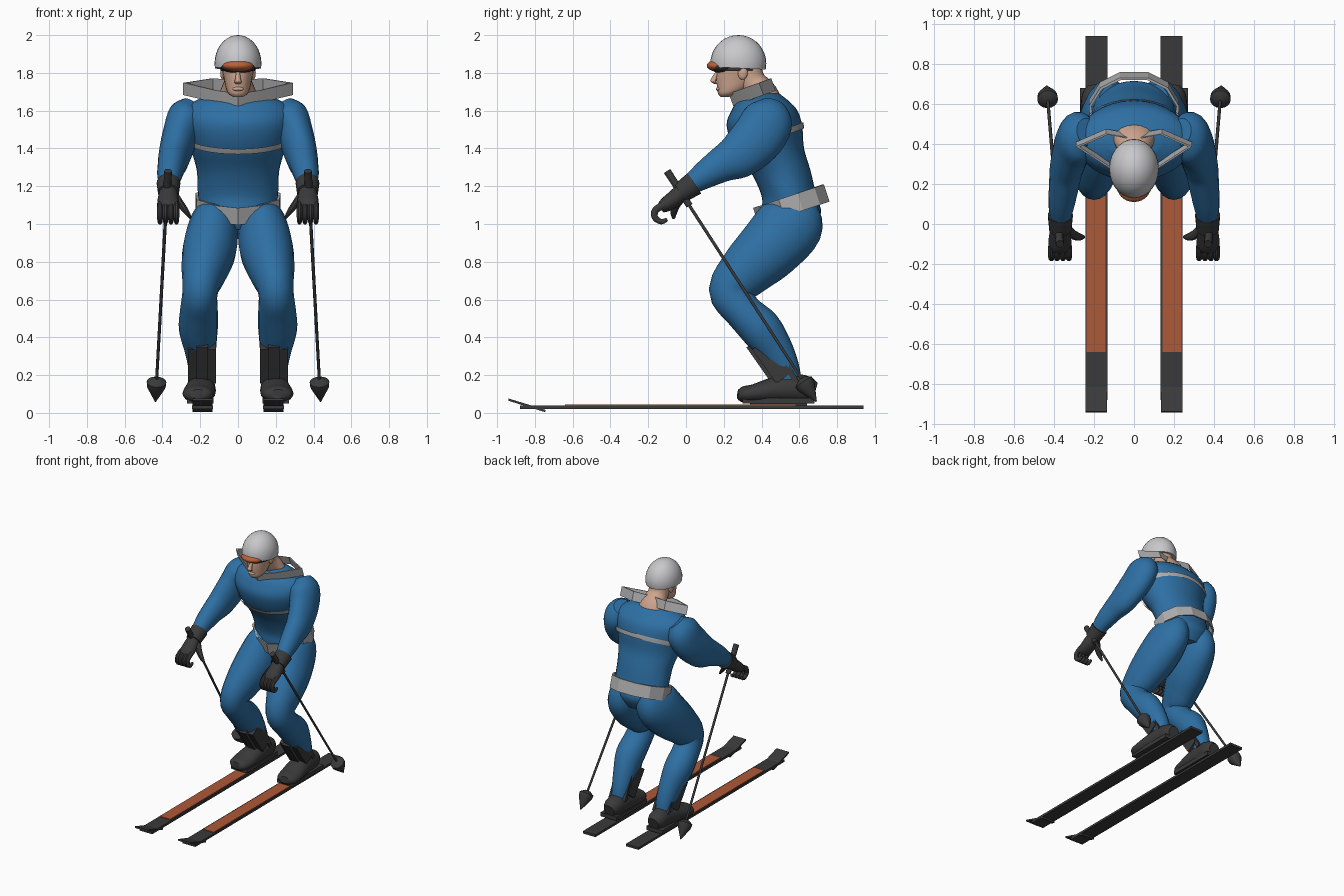
import bpy, bmesh, math
from mathutils import Vector, Matrix

if "Cube" in bpy.data.objects:
    bpy.data.objects.remove(bpy.data.objects["Cube"])


def material(name, r, g, b):
    m = bpy.data.materials.new(name)
    m.diffuse_color = (r, g, b, 1)
    m.use_nodes = True
    m.node_tree.nodes["Principled BSDF"].inputs["Base Color"].default_value = (r, g, b, 1)
    return m


BLUE = material("suit blue", .027, .16, .37)
GREY = material("trim grey", .42, .42, .43)
WHITE = material("helmet white", .58, .58, .6)
DARK = material("dark grey", .042, .042, .042)
ORANGE = material("ski orange", .42, .1, .04)
LENS = material("lens orange", .5, .12, .04)
SKIN = material("skin", .62, .38, .27)


def finish(name, bm, mat, angle=40):
    bmesh.ops.recalc_face_normals(bm, faces=bm.faces[:])
    me = bpy.data.meshes.new(name)
    bm.to_mesh(me)
    bm.free()
    me.materials.append(mat)
    for p in me.polygons:
        p.use_smooth = True
    me.set_sharp_from_angle(angle=math.radians(angle))
    ob = bpy.data.objects.new(name, me)
    bpy.context.collection.objects.link(ob)
    return ob


def spline(pts, steps):
    # Catmull-Rom interpolation of any-length tuples
    out = []
    for i in range(len(pts) - 1):
        a, b, c, d = (pts[max(0, min(len(pts) - 1, i + k))] for k in (-1, 0, 1, 2))
        for s in range(steps):
            t = s / steps
            out.append([q + .5 * t * (r - p + t * (2 * p - 5 * q + 4 * r - w + t * (3 * (q - r) + w - p)))
                        for p, q, r, w in zip(a, b, c, d)])
    return out + [list(pts[-1])]


def loft(name, stations, mat, side=1, axis=None, sides=20, steps=4, angle=40):
    # stations: x, y, z, half width, half depth
    rows = spline(stations, steps)
    bm = bmesh.new()
    rings = []
    for i, (x, y, z, w, d) in enumerate(rows):
        ahead, behind = rows[min(i + 1, len(rows) - 1)], rows[max(i - 1, 0)]
        t = axis or (Vector(ahead[:3]) - Vector(behind[:3])).normalized()
        u = Vector((1, 0, 0))
        u = (u - t * u.dot(t)).normalized()
        v = t.cross(u)
        ring = []
        for k in range(sides):
            a = math.tau * k / sides
            p = Vector((x, y, z)) + u * w * math.cos(a) + v * d * math.sin(a)
            ring.append(bm.verts.new((p.x * side, p.y, p.z)))
        rings.append(ring)
    for r, q in zip(rings, rings[1:]):
        for k in range(sides):
            n = (k + 1) % sides
            bm.faces.new((r[k], r[n], q[n], q[k]))
    bm.faces.new(rings[0])
    bm.faces.new(rings[-1])
    return finish(name, bm, mat, angle)


def box(name, center, size, mat, tilt=0):
    bm = bmesh.new()
    m = Matrix.Translation(center) @ Matrix.Rotation(tilt, 4, 'X') @ Matrix.Diagonal((*size, 1))
    bmesh.ops.create_cube(bm, size=1, matrix=m)
    return finish(name, bm, mat)


def ball(name, center, radii, mat, cut=None):
    bm = bmesh.new()
    m = Matrix.Translation(center) @ Matrix.Diagonal((*radii, 1))
    bmesh.ops.create_uvsphere(bm, u_segments=28, v_segments=18, radius=1, matrix=m)
    if cut:
        bmesh.ops.bisect_plane(bm, geom=bm.verts[:] + bm.edges[:] + bm.faces[:],
                               plane_co=(0, center[1], cut), plane_no=(0, .05, 1), clear_inner=True)
        bmesh.ops.holes_fill(bm, edges=[e for e in bm.edges if e.is_boundary])
    return finish(name, bm, mat)


def band(name, half, z0, slope, rise, mat):
    # faceted ribbon loop on a tilted plane, from half of its plan outline
    loop = half + [(-x, y) for x, y in reversed(half) if x > 0]
    bm = bmesh.new()
    rings = []
    for grow, up in ((1, 0), (1, 1), (.94, 1), (.94, 0)):
        cy = sum(y for x, y in loop) / len(loop)
        rings.append([bm.verts.new((x * grow, cy + (y - cy) * grow - slope * rise * up,
                                    z0 + slope * (y - half[0][1]) + rise * up)) for x, y in loop])
    for r, q in zip(rings, rings[1:] + rings[:1]):
        for k in range(len(loop)):
            n = (k + 1) % len(loop)
            bm.faces.new((r[k], r[n], q[n], q[k]))
    return finish(name, bm, mat, 15)


UP = Vector((0, 0, 1))

# Torso
torso = loft("torso", [
    (0, .56, .97, .14, .11), (0, .56, 1.06, .2, .155), (0, .545, 1.15, .212, .145),
    (0, .5, 1.28, .218, .16), (0, .44, 1.4, .25, .185), (0, .415, 1.52, .285, .2),
    (0, .415, 1.6, .285, .175), (0, .41, 1.65, .23, .135), (0, .415, 1.69, .13, .08)],
    BLUE, axis=UP, sides=32)

# Chest stripe: a slice of the torso surface, pushed out slightly
bm = bmesh.new()
bm.from_mesh(torso.data)
bm.normal_update()
for v, n in [(v, v.normal.copy()) for v in bm.verts]:
    v.co += n * .009
for z, sign in ((1.36, 1), (1.395, -1)):
    bmesh.ops.bisect_plane(bm, geom=bm.verts[:] + bm.edges[:] + bm.faces[:], plane_co=(0, .24, z),
                           plane_no=Vector((0, -.38, 1)) * sign, clear_inner=True)
finish("chest_stripe", bm, GREY)

# Collar and belt
band("collar", [(0, .25), (.12, .3), (.29, .41), (.14, .475), (0, .45)], 1.625, .36, .065, GREY)
band("belt", [(0, .385), (.11, .42), (.22, .52), (.225, .62), (.17, .71), (.07, .76)], .995, .33, .09, GREY)

# Neck, head and face
loft("neck", [(0, .43, 1.62, .13, .09), (0, .41, 1.69, .1, .075), (0, .35, 1.75, .075, .075),
              (0, .32, 1.82, .075, .08)], SKIN)
loft("head", [(0, .205, 1.672, .025, .02), (0, .225, 1.69, .05, .055), (0, .25, 1.72, .064, .085),
              (0, .27, 1.77, .075, .11), (0, .28, 1.82, .085, .118), (0, .28, 1.88, .085, .118)],
     SKIN, axis=UP)
loft("nose", [(0, .17, 1.81, .01, .012), (0, .15, 1.77, .014, .018), (0, .145, 1.752, .02, .014),
              (0, .165, 1.74, .012, .01)], SKIN, axis=UP, sides=10)
ball("mouth", (0, .17, 1.715), (.03, .012, .011), SKIN)
for s, word in ((1, "left"), (-1, "right")):
    ball(word + "_ear", (s * .08, .3, 1.8), (.014, .026, .036), SKIN)

# Helmet and goggles
ball("helmet", (0, .277, 1.85), (.124, .148, .15), WHITE, cut=1.825)
ball("goggle_frame", (0, .2, 1.835), (.093, .077, .038), DARK)
ball("goggle_lens", (0, .182, 1.838), (.083, .072, .034), LENS)
loft("goggle_strap", [(0, .272, 1.81, .093, .122), (0, .272, 1.845, .097, .125)], DARK, axis=UP, steps=1)

for s, word in ((1, "left"), (-1, "right")):
    # Arm
    loft(word + "_arm", [
        (.235, .46, 1.63, .06, .07), (.27, .44, 1.57, .1, .13), (.305, .39, 1.47, .095, .14),
        (.335, .29, 1.37, .085, .125), (.35, .19, 1.315, .075, .095), (.362, .1, 1.26, .066, .074),
        (.368, .02, 1.205, .05, .052)], BLUE, s)

    # Glove with curled fingers and thumb
    loft(word + "_cuff", [(.368, .045, 1.215, .063, .065), (.368, -.03, 1.165, .056, .055)], DARK, s, steps=1)
    loft(word + "_palm", [(.368, -.01, 1.18, .045, .045), (.37, -.06, 1.135, .055, .045),
                          (.37, -.11, 1.1, .057, .038), (.37, -.135, 1.08, .05, .025)], DARK, s)
    for k in range(4):
        x = .326 + .029 * k
        loft(word + "_finger", [(x, -.11, 1.105, .016, .02), (x, -.16, 1.075, .016, .02),
                                (x, -.165, 1.035, .015, .018), (x, -.13, 1.012, .013, .015),
                                (x, -.1, 1.025, .008, .01)], DARK, s, sides=10, steps=3)
    loft(word + "_thumb", [(.335, -.03, 1.14, .028, .03), (.3, -.055, 1.1, .02, .025),
                           (.27, -.065, 1.06, .014, .018), (.25, -.065, 1.03, .006, .008)],
         DARK, s, sides=10)

    # Pole: grip, shaft and cone basket
    top, tip = Vector((.37, -.1, 1.28)), Vector((.437, .69, .06))

    def pole_part(name, parts, sides):
        loft(word + name, [(*top.lerp(tip, f), r, r) for f, r in parts], DARK, s, sides=sides, steps=1)
    pole_part("_pole_shaft", [(.05, .009), (.98, .008)], 10)
    pole_part("_pole_grip", [(0, .021), (.15, .019)], 10)
    pole_part("_pole_basket", [(.9, .02), (.915, .052), (.935, .05), (1, .003)], 16)

    # Leg
    loft(word + "_leg", [
        (.1, .6, 1.12, .08, .1), (.125, .56, 1.01, .125, .175), (.15, .44, .87, .142, .17),
        (.178, .32, .755, .122, .145), (.2, .235, .645, .094, .115), (.207, .3, .54, .1, .1),
        (.21, .395, .445, .103, .11), (.2, .47, .34, .085, .095), (.193, .525, .24, .07, .075),
        (.193, .55, .14, .06, .065)], BLUE, s)

    # Boot: foot, sole, tilted shaft plates and ridges
    loft(word + "_boot", [
        (.212, .275, .1, .04, .025), (.21, .3, .098, .073, .042), (.208, .36, .102, .086, .05),
        (.2, .45, .118, .083, .066), (.195, .55, .13, .075, .078), (.193, .64, .125, .068, .07),
        (.193, .685, .115, .045, .045)], DARK, s)
    box(word + "_sole", (s * .2, .49, .065), (.14, .38, .03), DARK)
    box(word + "_boot_shaft", (s * .19, .455, .275), (.148, .1, .22), DARK, .61)
    box(word + "_boot_tongue", (s * .19, .405, .26), (.06, .04, .24), DARK, .61)
    for x in (.13, .25):
        box(word + "_boot_ridge", (s * x, .535, .25), (.02, .03, .2), DARK, .5)

    # Ski: board, upturned tip and coloured top plate
    box(word + "_ski", (s * .188, .03, .029), (.11, 1.82, .018), DARK)
    box(word + "_ski_tip", (s * .188, -.842, .04), (.108, .205, .012), DARK, -.3)
    box(word + "_ski_top", (s * .19, -.03, .0405), (.093, 1.22, .007), ORANGE)
    box(word + "_binding", (s * .193, .49, .048), (.08, .3, .016), DARK)
